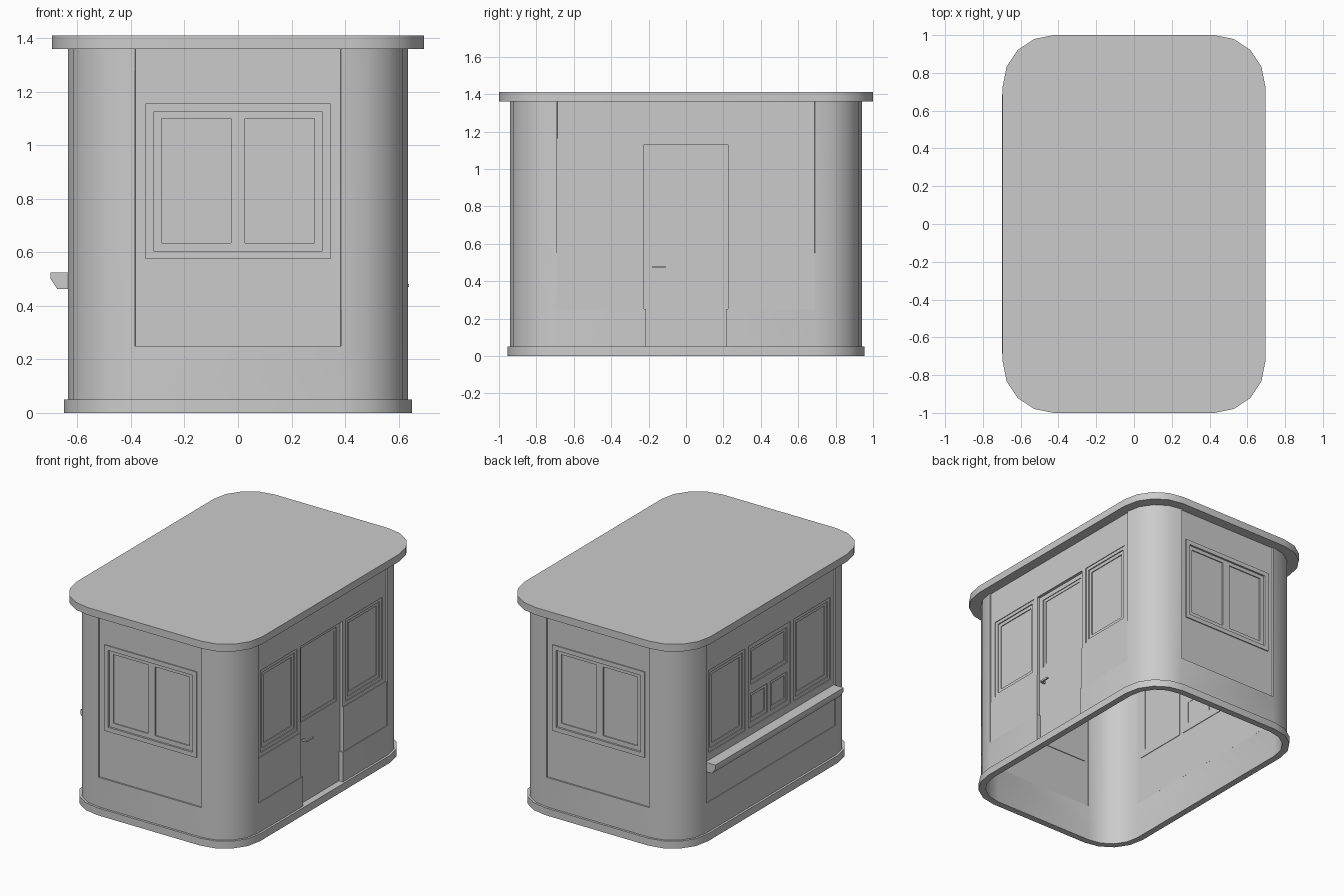
import bpy, bmesh, math
from mathutils import Vector

cube = bpy.data.objects.get("Cube")
if cube:
    bpy.data.objects.remove(cube, do_unlink=True)

grey = bpy.data.materials.new("plain grey")
grey.use_nodes = True
grey.diffuse_color = (0.6, 0.6, 0.6, 1)
grey.node_tree.nodes["Principled BSDF"].inputs["Base Color"].default_value = (0.6, 0.6, 0.6, 1)

HX, HY, RADIUS = 0.635, 0.94, 0.25
Z_BASE, Z_SILL, Z_EAVE, Z_TOP = 0.05, 0.25, 1.36, 1.41

# Each wall: outward normal, direction along the wall, distance from the centre
WALLS = {
    "front": (Vector((0, -1, 0)), Vector((1, 0, 0)), HY),
    "back": (Vector((0, 1, 0)), Vector((1, 0, 0)), HY),
    "left": (Vector((1, 0, 0)), Vector((0, 1, 0)), HX),
    "right": (Vector((-1, 0, 0)), Vector((0, 1, 0)), HX),
}


def finish(name, bm, shell=0):
    bmesh.ops.recalc_face_normals(bm, faces=bm.faces)
    mesh = bpy.data.meshes.new(name)
    bm.to_mesh(mesh)
    bm.free()
    mesh.materials.append(grey)
    obj = bpy.data.objects.new(name, mesh)
    bpy.context.collection.objects.link(obj)
    bpy.ops.object.select_all(action="DESELECT")
    obj.select_set(True)
    bpy.context.view_layer.objects.active = obj
    if shell:
        mod = obj.modifiers.new("Thickness", "SOLIDIFY")
        mod.thickness, mod.offset, mod.use_even_offset = shell, -1, True
        bpy.ops.object.modifier_apply(modifier=mod.name)
    bpy.ops.object.shade_smooth_by_angle(angle=math.radians(30))
    return obj


def outline(hx, hy, radius, steps=4):
    """Rounded rectangle, counter-clockwise from the +x, +y corner."""
    points = []
    for i, (sx, sy) in enumerate([(1, 1), (-1, 1), (-1, -1), (1, -1)]):
        for k in range(steps + 1):
            a = math.pi / 2 * (i + k / steps)
            points.append((sx * (hx - radius) + radius * math.cos(a),
                           sy * (hy - radius) + radius * math.sin(a)))
    return points


def strip(bm, p, q, z0, z1):
    bm.faces.new([bm.verts.new((*c, z)) for c, z in ((p, z0), (q, z0), (q, z1), (p, z1))])


def panel(name, wall, rect, d0, d1, holes=()):
    """Flat board on a wall from depth d0 to d1, with rectangular holes (u0, z0, u1, z1)."""
    n, t, h = WALLS[wall]
    rects = [rect, *holes]
    us = sorted({r[i] for r in rects for i in (0, 2)})
    zs = sorted({r[i] for r in rects for i in (1, 3)})
    bm = bmesh.new()
    for u0, u1 in zip(us, us[1:]):
        for z0, z1 in zip(zs, zs[1:]):
            u, z = (u0 + u1) / 2, (z0 + z1) / 2
            if any(r[0] < u < r[2] and r[1] < z < r[3] for r in holes):
                continue
            bm.faces.new([bm.verts.new(n * (h - d0) + t * a + Vector((0, 0, b)))
                          for a, b in ((u0, z0), (u1, z0), (u1, z1), (u0, z1))])
    bmesh.ops.remove_doubles(bm, verts=bm.verts, dist=0.0001)
    new = bmesh.ops.extrude_face_region(bm, geom=bm.faces[:], use_keep_orig=True)["geom"]
    bmesh.ops.translate(bm, vec=-n * (d1 - d0),
                        verts=[v for v in new if isinstance(v, bmesh.types.BMVert)])
    return finish(name, bm)


def inset(r, w):
    return (r[0] + w, r[1] + w, r[2] - w, r[3] - w)


def prism(name, points, axis):
    bm = bmesh.new()
    face = bm.faces.new([bm.verts.new(p) for p in points])
    new = bmesh.ops.extrude_face_region(bm, geom=[face], use_keep_orig=True)["geom"]
    bmesh.ops.translate(bm, vec=axis, verts=[v for v in new if isinstance(v, bmesh.types.BMVert)])
    return finish(name, bm)


# Roof slab
prism("roof", [(x, y, Z_EAVE) for x, y in outline(0.695, 1.0, 0.27)], (0, 0, Z_TOP - Z_EAVE))

# Base ring
bm = bmesh.new()
ring = outline(0.65, 0.955, 0.265)
for p, q in zip(ring, ring[1:] + ring[:1]):
    strip(bm, p, q, 0, Z_BASE)
bmesh.ops.remove_doubles(bm, verts=bm.verts, dist=0.0001)
finish("base_ring", bm, 0.045)

# Body shell: low wall all round with a door gap, and four rounded corner posts
DOOR = 0.215
bm = bmesh.new()
ring = outline(HX, HY, RADIUS)
for i, (p, q) in enumerate(zip(ring, ring[1:] + ring[:1])):
    if i == len(ring) - 1:
        strip(bm, p, (HX, -DOOR), Z_BASE, Z_SILL)
        strip(bm, (HX, DOOR), q, Z_BASE, Z_SILL)
    else:
        strip(bm, p, q, Z_BASE, Z_SILL)
    if i % 5 != 4:
        strip(bm, p, q, Z_SILL, Z_EAVE)
bmesh.ops.remove_doubles(bm, verts=bm.verts, dist=0.0001)
finish("body_shell", bm, 0.03)

# End walls: recessed panel with a framed two-pane sliding window
window = (-0.345, 0.575, 0.345, 1.155)
opening = inset(window, 0.03)
sashes = [(-0.285, 0.635, -0.027, 1.10), (0.027, 0.635, 0.285, 1.10)]
for wall in ("front", "back"):
    panel(wall + "_wall_panel", wall, (-0.385, Z_SILL, 0.385, Z_EAVE), 0.01, 0.025, [window])
    panel(wall + "_window_frame", wall, window, 0.003, 0.03, [opening])
    panel(wall + "_window_sash", wall, opening, 0.016, 0.03, sashes)
    for side, pane in zip(("right", "left"), sashes):
        panel(f"{wall}_{side}_window_pane", wall, pane, 0.023, 0.027)

# Side walls: recessed panel with two tall windows and a central bay
side_windows = [(-0.65, 0.575, -0.26, 1.13), (0.26, 0.575, 0.65, 1.13)]
wall_rect = (-0.69, Z_SILL, 0.69, Z_EAVE)
door_bay = (-0.225, Z_SILL, 0.225, 1.13)
hatch_bay = (-0.225, 0.575, 0.225, 1.13)
for wall, bay in (("left", door_bay), ("right", hatch_bay)):
    panel(wall + "_wall_panel", wall, wall_rect, 0.01, 0.03, side_windows + [bay])
    for end, rect in zip(("front", "rear"), side_windows):
        name = f"{wall}_{end}_window"
        panel(name + "_frame", wall, rect, 0.015, 0.034, [inset(rect, 0.022)])
        panel(name + "_sash", wall, inset(rect, 0.022), 0.022, 0.034, [inset(rect, 0.045)])
        panel(name + "_pane", wall, inset(rect, 0.045), 0.028, 0.032)

# Kick panels beside the door and below the counter
for end, u0, u1 in (("front", -0.69, -0.225), ("rear", 0.225, 0.69)):
    panel(f"left_{end}_kick_panel", "left", (u0, Z_SILL, u1, 0.55), 0.005, 0.01)
panel("right_kick_panel", "right", (-0.69, Z_SILL, 0.69, 0.48), 0.005, 0.01)

# Door with its window and lever handle
glass = (-0.19, 0.60, 0.19, 1.10)
panel("door", "left", (-0.225, Z_BASE, 0.225, 1.13), 0.03, 0.046, [glass])
panel("door_window_sash", "left", glass, 0.035, 0.044, [inset(glass, 0.02)])
panel("door_window_pane", "left", inset(glass, 0.02), 0.039, 0.042)
panel("door_handle_lever", "left", (-0.18, 0.47, -0.11, 0.482), -0.005, 0.006)
panel("door_handle_stem", "left", (-0.18, 0.47, -0.166, 0.482), 0.006, 0.03)

# Service hatch: fixed upper light above two small sliding panes
lights = [(-0.195, 0.86, 0.195, 1.10), (-0.195, 0.605, -0.015, 0.80), (0.015, 0.605, 0.195, 0.80)]
panel("hatch_frame", "right", hatch_bay, 0.015, 0.034, lights)
for part, rect in zip(("upper", "lower_front", "lower_rear"), lights):
    panel(f"hatch_{part}_sash", "right", rect, 0.022, 0.034, [inset(rect, 0.022)])
    panel(f"hatch_{part}_pane", "right", inset(rect, 0.022), 0.028, 0.032)

# Service counter
profile = [(-0.62, 0.525), (-0.70, 0.525), (-0.70, 0.50), (-0.675, 0.462), (-0.62, 0.462)]
prism("service_counter", [(x, -0.685, z) for x, z in profile], (0, 1.37, 0))
